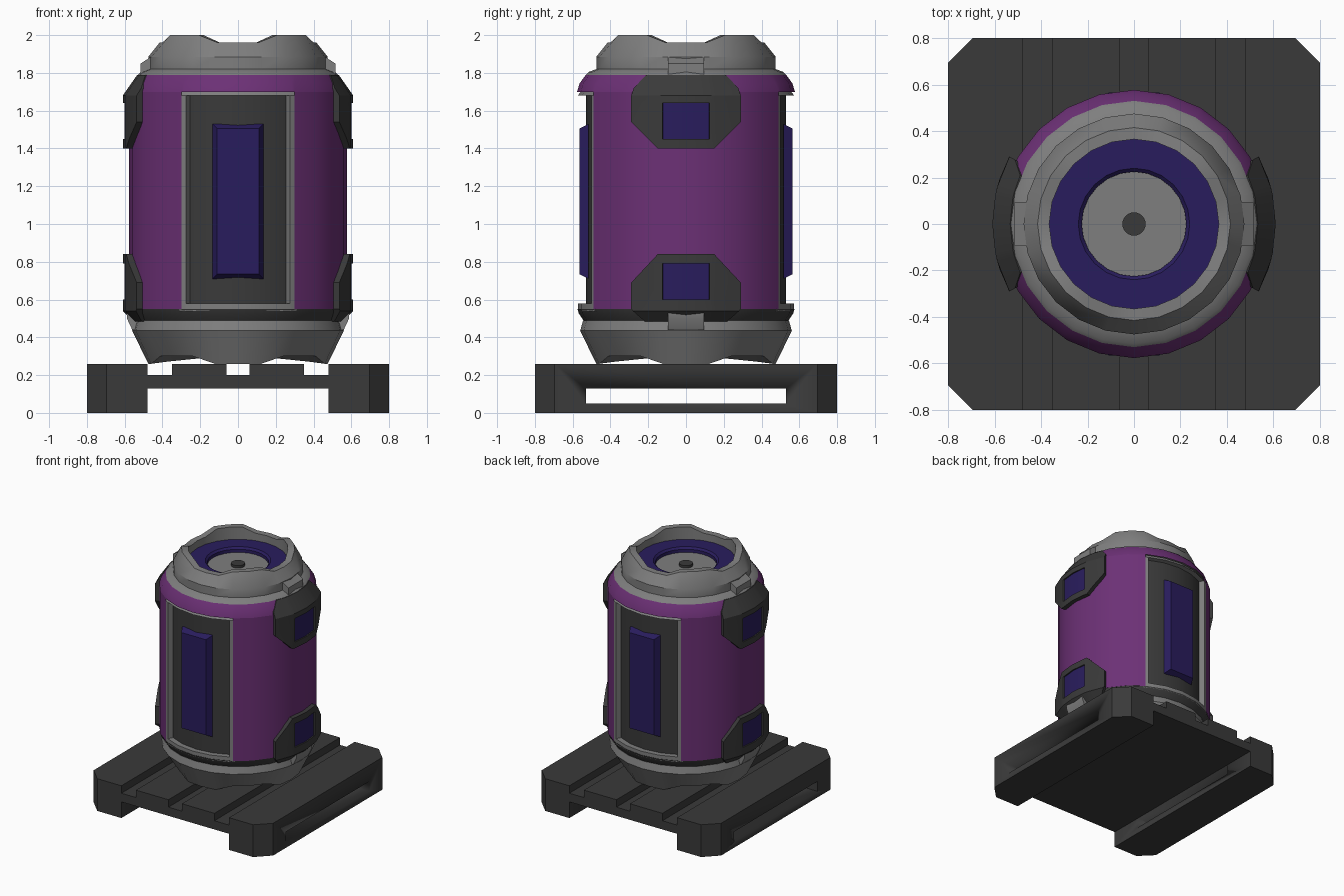
import bpy, bmesh, math
from mathutils import Vector

if "Cube" in bpy.data.objects:
    bpy.data.objects.remove(bpy.data.objects["Cube"])

SEG = 24
COLORS = {"grey": (.21, .21, .21), "dark": (.042, .042, .042),
          "purple": (.15, .03, .18), "blue": (.022, .012, .11)}
MATS = {}
for key, rgb in COLORS.items():
    MATS[key] = bpy.data.materials.new(key)
    MATS[key].diffuse_color = (*rgb, 1)


def finish(bm, name, mat):
    bmesh.ops.recalc_face_normals(bm, faces=bm.faces[:])
    me = bpy.data.meshes.new(name)
    bm.to_mesh(me)
    bm.free()
    ob = bpy.data.objects.new(name, me)
    bpy.context.collection.objects.link(ob)
    me.materials.append(MATS[mat])
    bpy.ops.object.select_all(action='DESELECT')
    ob.select_set(True)
    bpy.context.view_layer.objects.active = ob
    bpy.ops.object.shade_smooth_by_angle(angle=math.radians(28))
    return ob


def cut(bm, co, no, clear=False):
    bmesh.ops.bisect_plane(bm, geom=bm.verts[:] + bm.edges[:] + bm.faces[:],
                           plane_co=co, plane_no=no, clear_outer=clear)


def revolve(profile):
    """Profile points are (radius, z, wave height); the wave makes four raised lobes."""
    bm = bmesh.new()
    rings = []
    for p in profile:
        r, z, amp = (*p, 0)[:3]
        rings.append([bm.verts.new((r * math.cos(k * math.tau / SEG), r * math.sin(k * math.tau / SEG),
                                    z + (amp if k % 6 in (2, 3, 4) else 0))) for k in range(SEG)])
    for a, b in zip(rings, rings[1:]):
        for k in range(SEG):
            j = (k + 1) % SEG
            bm.faces.new((a[k], a[j], b[j], b[k]))
    bmesh.ops.remove_doubles(bm, verts=bm.verts[:], dist=1e-5)
    return bm


def prism(pts, half):
    """Extrude an (x, z) outline along y."""
    bm = bmesh.new()
    f = bm.faces.new([bm.verts.new((x, -half, z)) for x, z in pts])
    ret = bmesh.ops.extrude_face_region(bm, geom=[f], use_keep_orig=True)
    bmesh.ops.translate(bm, vec=(0, 2 * half, 0),
                        verts=[v for v in ret["geom"] if isinstance(v, bmesh.types.BMVert)])
    return bm


def plate(name, outline, r0, r1, angle, mat, hole=None):
    """Wrap a flat (width, z) outline around the barrel, with an optional rectangular hole."""
    bm = bmesh.new()
    bm.faces.new([bm.verts.new((0, y, z)) for y, z in outline])
    for k in range(-2, 3):
        cut(bm, (0, r1 * math.sin(k * math.tau / SEG), 0), (0, 1, 0))
    for z in (.54, 1.68):
        cut(bm, (0, 0, z), (0, 0, 1))
    if hole:
        w, z0, z1 = hole
        for y in (-w, w):
            cut(bm, (0, y, 0), (0, 1, 0))
        for z in (z0, z1):
            cut(bm, (0, 0, z), (0, 0, 1))
        inside = []
        for f in bm.faces:
            c = f.calc_center_median()
            if abs(c.y) < w and z0 < c.z < z1:
                inside.append(f)
        bmesh.ops.delete(bm, geom=inside, context='FACES')
    ret = bmesh.ops.extrude_face_region(bm, geom=bm.faces[:], use_keep_orig=True)
    outer = {v for v in ret["geom"] if isinstance(v, bmesh.types.BMVert)}
    for v in bm.verts:
        y, z = v.co.y, v.co.z
        # outer surface tapers in at the shoulder and foot of the barrel
        r = r1 - .7 * max(0, z - 1.68) - max(0, .54 - z) if v in outer else r0
        t = math.asin(y / r1) + angle
        v.co = (r * math.cos(t), r * math.sin(t), z)
    return finish(bm, name, mat)


def rect(w, z0, z1):
    return [(-w, z0), (w, z0), (w, z1), (-w, z1)]


# pallet: front profile, extruded, corners cut off, fork slot through the sides
half = [(.06, .2), (.06, .26), (.35, .26), (.35, .2), (.48, .2), (.48, .26),
        (.8, .26), (.8, 0), (.48, 0), (.48, .13)]
bm = prism(half + [(-x, z) for x, z in reversed(half)], .8)
for sx in (-1, 1):
    for sy in (-1, 1):
        cut(bm, (sx * .8, sy * .695, 0), Vector((sx, sy, 0)).normalized(), True)
        bmesh.ops.holes_fill(bm, edges=[e for e in bm.edges if e.is_boundary], sides=0)
pallet = finish(bm, "pallet", "dark")
slot = finish(prism([(-1, .05), (1, .05), (1, .129), (-1, .129)], .53), "slot_cutter", "dark")
slot.hide_render = True
mod = pallet.modifiers.new("slot", 'BOOLEAN')
mod.operation, mod.object, mod.solver = 'DIFFERENCE', slot, 'EXACT'
bpy.context.view_layer.objects.active = pallet
bpy.ops.object.modifier_apply(modifier=mod.name)
bpy.data.objects.remove(slot)

# barrel foot, lower ring and inner core
finish(revolve([(0, .31), (.40, .27, .04), (.475, .26, .04), (.56, .435), (.545, .49), (0, .49)]),
       "barrel_foot", "grey")
finish(revolve([(.5, .485), (.54, .485), (.567, .525), (.575, .55), (.5, .55)]), "lower_ring", "dark")
finish(revolve([(0, .49), (.53, .49), (.53, 1.785), (0, 1.785)]), "barrel_core", "dark")

# purple shell with front and back openings
bm = revolve([(.577, .55), (.577, 1.70), (.563, 1.745), (.53, 1.79), (.45, 1.79)])
for x in (-.3, .3):
    cut(bm, (x, 0, 0), (1, 0, 0))
cut(bm, (0, 0, 1.70), (0, 0, 1))
doomed = []
for f in bm.faces:
    c = f.calc_center_median()
    if abs(c.x) < .3 and c.z < 1.70:
        doomed.append(f)
bmesh.ops.delete(bm, geom=doomed, context='FACES')
finish(bm, "barrel_shell", "purple")

# cap with wavy rim, blue ring, centre disc and knob
finish(revolve([(.45, 1.785), (.53, 1.79), (.515, 1.805), (.475, 1.82), (.475, 1.885), (.415, 1.96, .04),
                (.365, 1.96, .04), (.365, 1.88)]), "cap_rim", "grey")
finish(revolve([(.37, 1.90), (.24, 1.90), (.225, 1.885), (.225, 1.84)]), "cap_ring", "blue")
finish(revolve([(.23, 1.86), (0, 1.86)]), "cap_disc", "grey")
finish(revolve([(.05, 1.85), (.05, 1.88), (0, 1.88)]), "cap_knob", "dark")

# front and back panels: frame and bevelled window
for side, s in (("front", -1), ("back", 1)):
    plate(side + "_frame", rect(.31, .535, 1.71), .5, .572, s * math.pi / 2, "grey", (.275, .58, 1.68))
    bm = bmesh.new()
    bmesh.ops.create_cube(bm, size=2)
    for v in bm.verts:
        out = v.co.y * s > 0
        v.co = (v.co.x * (.11 if out else .135), s * (.565 if out else .515),
                1.12 + v.co.z * (.385 if out else .41))
    finish(bm, side + "_window", "blue")

# side clamps with recessed windows, and grey clips
for side, s in (("right", 1), ("left", -1)):
    a = 0 if s > 0 else math.pi
    for level, pts, z0, z1 in (
            ("upper", [(.15, 1.40), (.29, 1.54), (.29, 1.72), (.24, 1.79)], 1.45, 1.64),
            ("lower", [(.15, .84), (.29, .69), (.29, .55), (.24, .485)], .60, .79)):
        outline = pts + [(-y, z) for y, z in reversed(pts)]
        plate(f"{side}_{level}_clamp", outline, .5, .61, a, "dark", (.125, z0, z1))
        plate(f"{side}_{level}_window", rect(.125, z0, z1), .5, .60, a, "blue")
    for level, pts in (("upper", [(.42, 1.785), (.515, 1.785), (.515, 1.85), (.46, 1.885), (.42, 1.885)]),
                       ("lower", [(.5, .44), (.56, .44), (.588, .50), (.59, .535), (.5, .535)])):
        finish(prism([(s * x, z) for x, z in pts], .095), f"{side}_{level}_clip", "grey")

for m in bpy.data.materials:
    if m.users and not m.is_grease_pencil:
        m.use_nodes = True
        m.node_tree.nodes["Principled BSDF"].inputs["Base Color"].default_value = m.diffuse_color
